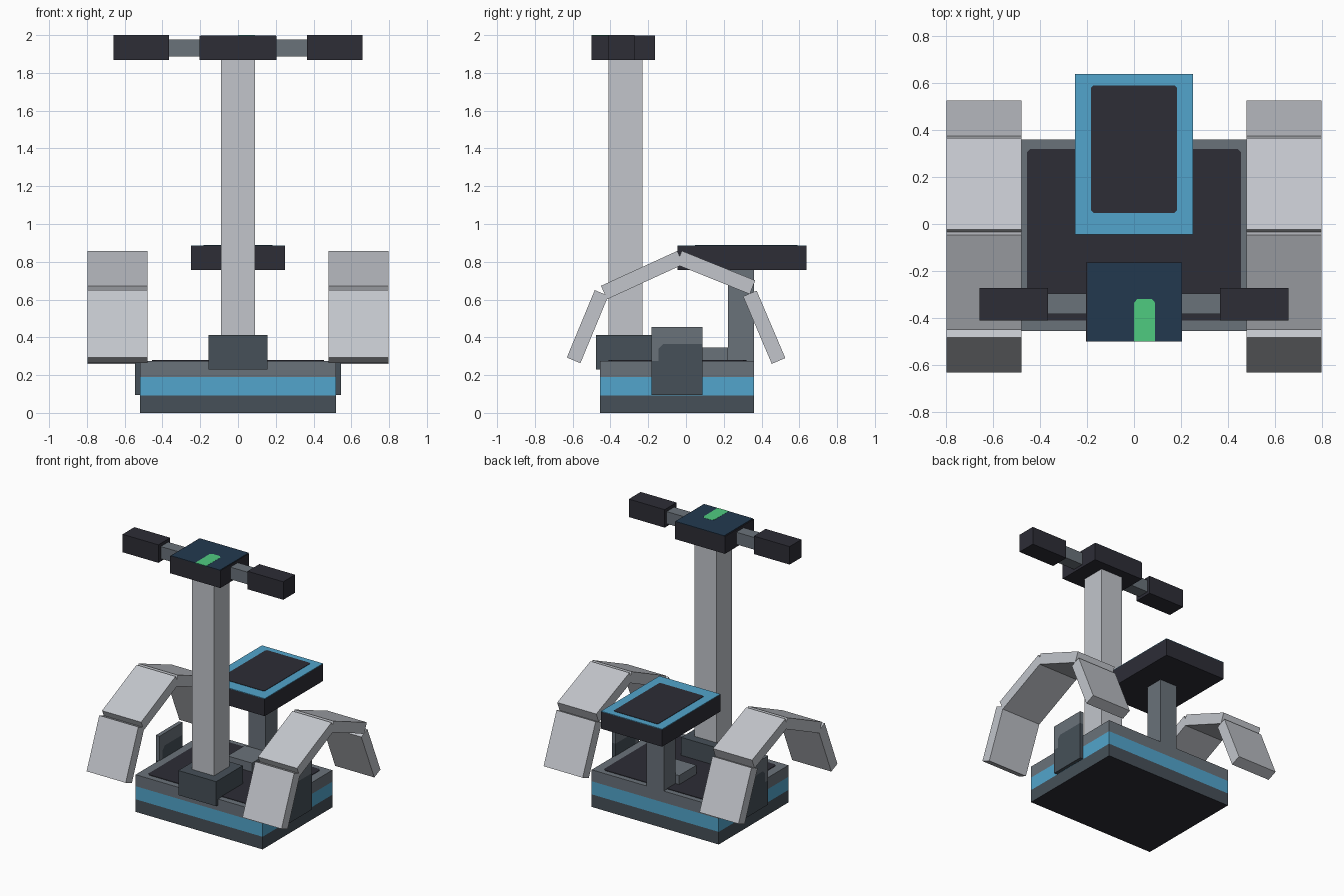
import bpy, bmesh, math
from mathutils import Vector, Matrix

if "Cube" in bpy.data.objects:
    bpy.data.objects.remove(bpy.data.objects["Cube"], do_unlink=True)


def material(name, hex_code):
    chans = [int(hex_code[i:i + 2], 16) / 255 for i in (0, 2, 4)]
    lin = [c / 12.92 if c <= 0.04045 else ((c + 0.055) / 1.055) ** 2.4 for c in chans]
    mat = bpy.data.materials.new(name)
    mat.use_nodes = True
    mat.diffuse_color = (*lin, 1)
    mat.node_tree.nodes["Principled BSDF"].inputs["Base Color"].default_value = (*lin, 1)
    return mat


CHARCOAL = material("charcoal", "2D2D36")
SLATE = material("slate", "465058")
GREY = material("mid_grey", "6A727A")
LIGHT = material("light_grey", "C2C5CB")
BLUE = material("sky_blue", "52A5CC")
NAVY = material("navy", "22394F")
GREEN = material("green", "4FCB80")


def finish(name, bm, *mats):
    bmesh.ops.recalc_face_normals(bm, faces=bm.faces)
    mesh = bpy.data.meshes.new(name)
    bm.to_mesh(mesh)
    bm.free()
    for mat in mats:
        mesh.materials.append(mat)
    obj = bpy.data.objects.new(name, mesh)
    bpy.context.collection.objects.link(obj)
    return obj


def box(name, mat, x, y, z):
    """Box from (min, max) pairs."""
    bm = bmesh.new()
    bmesh.ops.create_cube(bm, size=1)
    for v in bm.verts:
        v.co = [sum(r) / 2 + c * (r[1] - r[0]) for r, c in zip((x, y, z), v.co)]
    return finish(name, bm, mat)


def prism(name, mat, points, depth):
    """Outline of 3D points extruded along the depth vector."""
    bm = bmesh.new()
    face = bm.faces.new([bm.verts.new(p) for p in points])
    ext = bmesh.ops.extrude_face_region(bm, geom=[face], use_keep_orig=True)
    top = [g for g in ext["geom"] if isinstance(g, bmesh.types.BMVert)]
    bmesh.ops.translate(bm, verts=top, vec=Vector(depth))
    return finish(name, bm, mat)


def plate(name, mat, x, y, z, cut):
    """Thin horizontal plate with chamfered corners."""
    (a, b), (c, d) = x, y
    pts = [(a + cut, c), (b - cut, c), (b, c + cut), (b, d - cut),
           (b - cut, d), (a + cut, d), (a, d - cut), (a, c + cut)]
    return prism(name, mat, [(p, q, z) for p, q in pts], (0, 0, 0.004))


# Layered base with a dark underside and floor mat
W, DEPTH = (-0.52, 0.52), (-0.455, 0.36)
lower = box("base_lower", SLATE, W, DEPTH, (0, 0.093))
lower.data.materials.append(CHARCOAL)
for poly in lower.data.polygons:
    if poly.normal.z < -0.5:
        poly.material_index = 1
box("base_band", BLUE, W, DEPTH, (0.093, 0.19))
box("base_upper", GREY, W, DEPTH, (0.19, 0.275))
plate("floor_mat", CHARCOAL, (-0.455, 0.455), (-0.41, 0.32), 0.275, 0.015)

# Steering column and display head
box("column_foot", SLATE, (-0.155, 0.155), (-0.477, -0.165), (0.23, 0.412))
box("column", LIGHT, (-0.09, 0.09), (-0.41, -0.23), (0.412, 1.87))
box("display_head", CHARCOAL, (-0.205, 0.205), (-0.5, -0.163), (1.867, 1.995))
plate("display_screen", NAVY, (-0.198, 0.202), (-0.5, -0.163), 1.995, 0.002)
prism("display_light", GREEN,
      [(0, -0.5, 1.998), (0.09, -0.5, 1.998), (0.09, -0.335, 1.998),
       (0.075, -0.318, 1.998), (0.015, -0.318, 1.998), (0, -0.335, 1.998)], (0, 0, 0.002))

# Seat and its post
box("seat_post", GREY, (-0.07, 0.07), (0.223, 0.36), (0.275, 0.76))
box("seat_post_foot", GREY, (-0.1, 0.1), (0.02, 0.223), (0.275, 0.345))
box("seat", CHARCOAL, (-0.25, 0.25), (-0.045, 0.637), (0.757, 0.883))
plate("seat_trim", BLUE, (-0.25, 0.25), (-0.045, 0.637), 0.883, 0.001)
plate("seat_pad", CHARCOAL, (-0.182, 0.182), (0.047, 0.59), 0.886, 0.01)

# Fender plates as centre lines in the side plane, panel outlines likewise
FENDER = [((-0.595, 0.278), (-0.447, 0.635)), ((-0.434, 0.637), (-0.03, 0.822)),
          ((-0.037, 0.822), (0.352, 0.665)), ((0.338, 0.632), (0.49, 0.275))]
STEP = [(-0.183, 0.275), (-0.145, 0.275), (-0.145, 0.34), (-0.12, 0.365), (0.088, 0.365)]
PANEL_LOW = STEP + [(0.088, 0.095), (-0.183, 0.095)]
PANEL_TOP = STEP + [(0.088, 0.456), (-0.183, 0.456)]

for side, s in (("left", 1), ("right", -1)):
    # Handlebar and grip
    box(side + "_handlebar", GREY, sorted((s * 0.2, s * 0.37)), (-0.382, -0.295), (1.887, 1.977))
    box(side + "_grip", CHARCOAL, sorted((s * 0.365, s * 0.658)), (-0.41, -0.272), (1.867, 2.0))

    # Side panel with a two-tone face
    for part, mat, outline in (("lower", SLATE, PANEL_LOW), ("upper", GREY, PANEL_TOP)):
        prism(f"{side}_panel_{part}", mat, [(s * 0.515, y, z) for y, z in outline], (s * 0.03, 0, 0))

    # Fender made of four tilted slabs
    for i, (a, b) in enumerate(FENDER):
        run = Vector((0, b[0] - a[0], b[1] - a[1]))
        bm = bmesh.new()
        bmesh.ops.create_cube(bm, size=1)
        bmesh.ops.scale(bm, vec=(0.32, run.length, 0.078), verts=bm.verts)
        tilt = Matrix.Rotation(math.atan2(run.z, run.y), 4, "X")
        centre = Vector((s * 0.638, (a[0] + b[0]) / 2, (a[1] + b[1]) / 2))
        bmesh.ops.transform(bm, matrix=Matrix.Translation(centre) @ tilt, verts=bm.verts)
        finish(f"{side}_fender_{i + 1}", bm, LIGHT)
